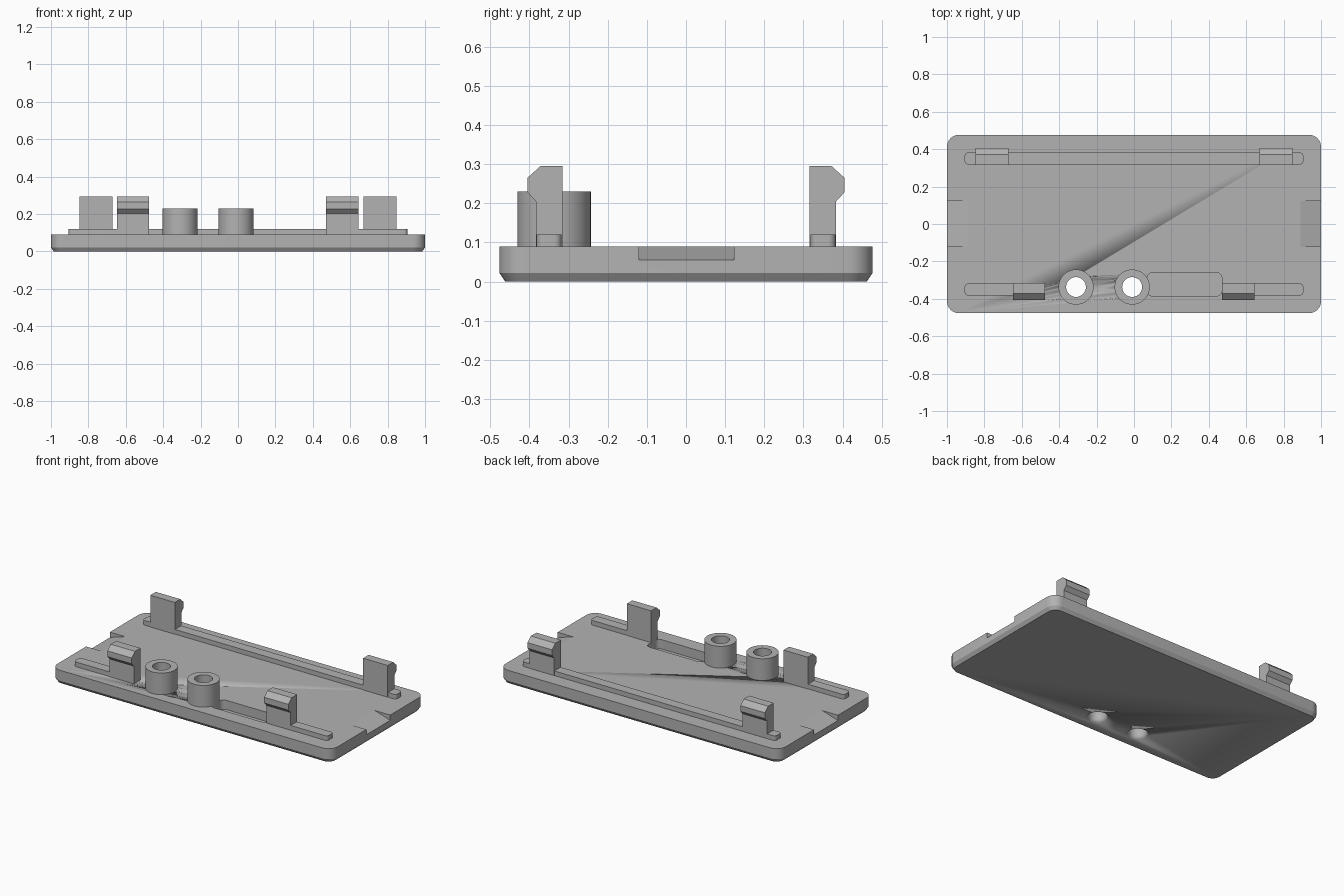
import bpy, bmesh, math

if "Cube" in bpy.data.objects:
    bpy.data.objects.remove(bpy.data.objects["Cube"])

grey = bpy.data.materials.new("light grey plastic")
grey.diffuse_color = (0.45, 0.45, 0.45, 1)
grey.use_nodes = True
grey.node_tree.nodes["Principled BSDF"].inputs["Base Color"].default_value = grey.diffuse_color


def finish(name, bm, smooth=True):
    bmesh.ops.recalc_face_normals(bm, faces=bm.faces)
    mesh = bpy.data.meshes.new(name)
    bm.to_mesh(mesh)
    bm.free()
    mesh.materials.append(grey)
    obj = bpy.data.objects.new(name, mesh)
    bpy.context.collection.objects.link(obj)
    if smooth:
        bpy.ops.object.select_all(action='DESELECT')
        obj.select_set(True)
        bpy.context.view_layer.objects.active = obj
        bpy.ops.object.shade_smooth_by_angle(angle=math.radians(25))
    return obj


def rounded(x0, x1, y0, y1, r, seg=8):
    pts = []
    corners = ((x1 - r, y1 - r), (x0 + r, y1 - r), (x0 + r, y0 + r), (x1 - r, y0 + r))
    for i, (cx, cy) in enumerate(corners):
        for k in range(seg + 1):
            a = math.pi / 2 * (i + k / seg)
            pts.append((cx + r * math.cos(a), cy + r * math.sin(a)))
    return pts


def loft(name, rings, smooth=True):
    """Closed solid through rings of 3D points, capped at both ends."""
    bm = bmesh.new()
    loops = [[bm.verts.new(p) for p in ring] for ring in rings]
    n = len(loops[0])
    for a, b in zip(loops, loops[1:]):
        for i in range(n):
            bm.faces.new((a[i], a[(i + 1) % n], b[(i + 1) % n], b[i]))
    bm.faces.new(loops[0])
    bm.faces.new(loops[-1])
    return finish(name, bm, smooth)


def slab(name, x0, x1, y0, y1, z0, z1, r):
    outline = rounded(x0, x1, y0, y1, r)
    return loft(name, [[(x, y, z) for x, y in outline] for z in (z0, z1)])


def lathe(name, cx, cy, profile, closed=False, seg=48):
    bm = bmesh.new()
    rings = [[bm.verts.new((cx + r * math.cos(2 * math.pi * i / seg),
                            cy + r * math.sin(2 * math.pi * i / seg), z))
              for i in range(seg)] for r, z in profile]
    pairs = list(zip(rings, rings[1:])) + ([(rings[-1], rings[0])] if closed else [])
    for a, b in pairs:
        for i in range(seg):
            j = (i + 1) % seg
            bm.faces.new((a[i], a[j], b[j], b[i]))
    if not closed:
        bm.faces.new(rings[0])
        bm.faces.new(rings[-1])
    return finish(name, bm)


def cut(target, cutter):
    mod = target.modifiers.new("cut", 'BOOLEAN')
    mod.operation, mod.solver, mod.object = 'DIFFERENCE', 'EXACT', cutter
    bpy.context.view_layer.objects.active = target
    bpy.ops.object.modifier_apply(modifier=mod.name)
    bpy.data.objects.remove(cutter)


# Cover plate with chamfered bottom edge
W, D, T = 1.0, 0.477, 0.09
low = rounded(-W + 0.015, W - 0.015, -D + 0.015, D - 0.015, 0.05)
full = rounded(-W, W, -D, D, 0.065)
plate = loft("cover_plate", [[(x, y, 0) for x, y in low],
                             [(x, y, 0.022) for x, y in full],
                             [(x, y, T) for x, y in full]])

# Sloped finger notches at both ends
for s in (-1, 1):
    wedge = [(0.89, T), (1.05, 0.04), (1.05, 0.15), (0.89, 0.15)]
    cut(plate, loft("notch_cutter", [[(s * x, y, z) for x, z in wedge]
                                     for y in (-0.12, 0.123)], False))

# Recess beside the bosses
cut(plate, slab("recess_cutter", 0.07, 0.47, -0.385, -0.26, 0.03, 0.2, 0.03))

# Screw bosses with through holes, slightly widened underneath
BOSS_Y, HOLE, OUTER = -0.337, 0.053, 0.094
for side, x in (("left", -0.31), ("right", -0.01)):
    cut(plate, lathe("hole_cutter", x, BOSS_Y,
                     [(0.066, -0.01), (0.062, 0), (HOLE, 0.02), (HOLE, 0.2)]))
    lathe("screw_boss_" + side, x, BOSS_Y,
          [(HOLE, 0.03), (OUTER, 0.03), (OUTER, 0.23), (HOLE, 0.23)], closed=True)

# Locating rails
slab("back_rail", -0.905, 0.905, 0.318, 0.382, 0.08, 0.12, 0.018)
slab("front_rail_left", -0.905, -0.475, -0.382, -0.318, 0.08, 0.12, 0.018)
slab("front_rail_right", 0.475, 0.905, -0.382, -0.318, 0.08, 0.12, 0.018)

# Snap clips with outward hooks
hook = [(0.316, 0.08), (0.383, 0.08), (0.383, 0.204), (0.405, 0.228),
        (0.405, 0.265), (0.372, 0.295), (0.316, 0.295)]
for name, x0, x1, s in (("front_clip_left", -0.648, -0.475, -1),
                        ("front_clip_right", 0.47, 0.643, -1),
                        ("back_clip_left", -0.847, -0.672, 1),
                        ("back_clip_right", 0.672, 0.847, 1)):
    loft(name, [[(x, s * y, z) for y, z in hook] for x in (x0, x1)], False)
